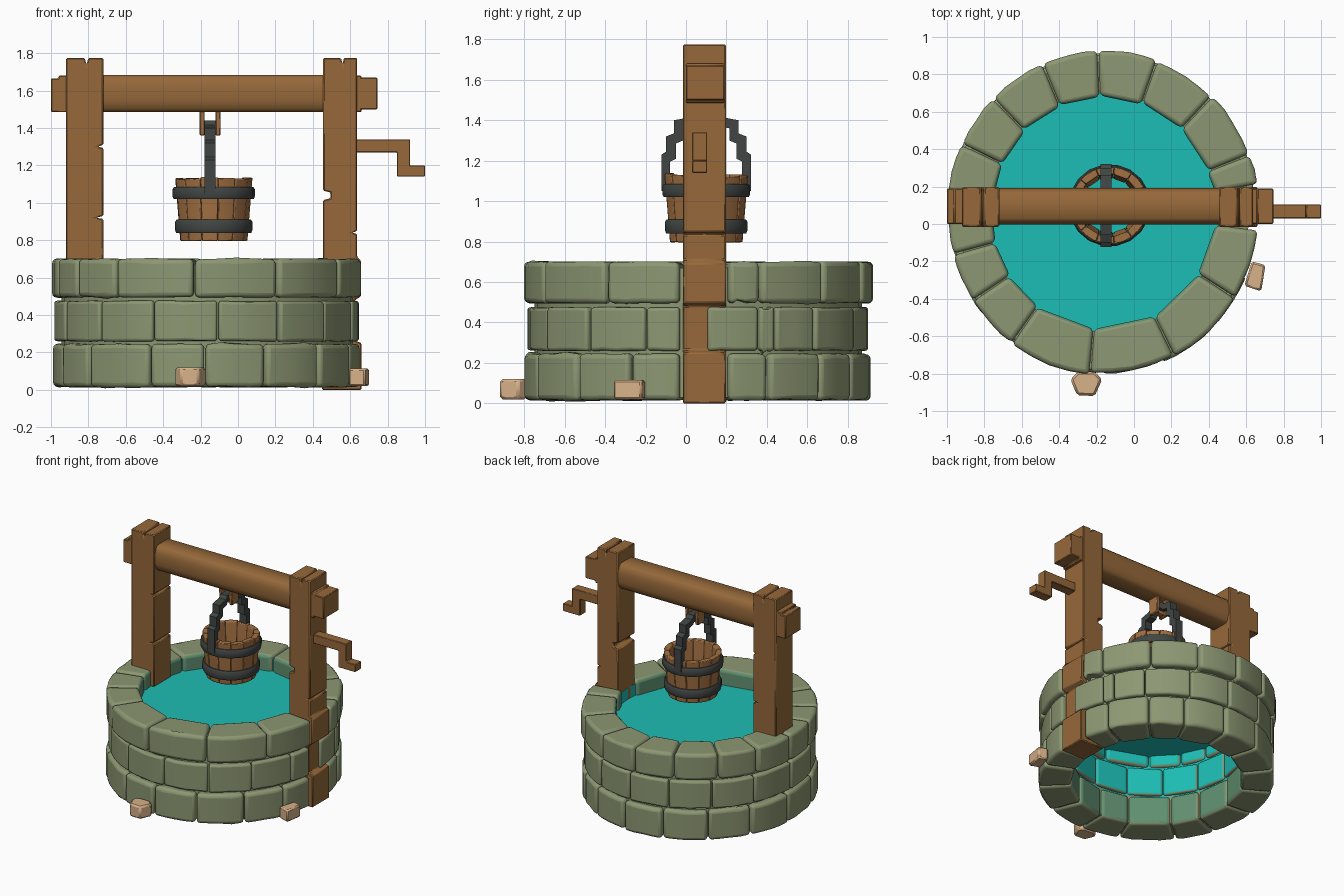
import bpy, bmesh, math, random
from math import cos, sin, radians

if "Cube" in bpy.data.objects:
    bpy.data.objects.remove(bpy.data.objects["Cube"])
random.seed(4)


def mat(name, r, g, b):
    m = bpy.data.materials.new(name)
    m.diffuse_color = (r, g, b, 1)
    m.use_nodes = True
    m.node_tree.nodes["Principled BSDF"].inputs["Base Color"].default_value = m.diffuse_color
    return m


STONE = mat("mossy stone", 0.265, 0.31, 0.17)
WOOD = mat("timber brown", 0.305, 0.14, 0.042)
STAVE = mat("bucket wood", 0.37, 0.165, 0.055)
IRON = mat("dark iron", 0.052, 0.06, 0.055)
WATER = mat("teal water", 0.012, 0.51, 0.46)
WET = mat("wet stone", 0.12, 0.28, 0.165)
TAN = mat("tan pebble", 0.68, 0.44, 0.25)


def finish(name, bm, materials, bevel=0.0, segments=2, angle=40):
    bmesh.ops.recalc_face_normals(bm, faces=bm.faces)
    me = bpy.data.meshes.new(name)
    bm.to_mesh(me)
    bm.free()
    for m in materials:
        me.materials.append(m)
    ob = bpy.data.objects.new(name, me)
    bpy.context.collection.objects.link(ob)
    if bevel:
        mod = ob.modifiers.new("edges", 'BEVEL')
        mod.width, mod.segments = bevel, segments
        mod.limit_method, mod.angle_limit = 'ANGLE', radians(35)
    bpy.ops.object.select_all(action='DESELECT')
    ob.select_set(True)
    bpy.context.view_layer.objects.active = ob
    bpy.ops.object.shade_smooth_by_angle(angle=radians(angle))
    return ob


def loft(bm, low, high):
    """Close two matching loops into a solid; returns the side faces."""
    a = [bm.verts.new(p) for p in low]
    b = [bm.verts.new(p) for p in high]
    bm.faces.new(a)
    bm.faces.new(b)
    n = len(a)
    return [bm.faces.new((a[i], a[(i + 1) % n], b[(i + 1) % n], b[i])) for i in range(n)]


def prism(name, pts, axis, lo, hi, material, bevel=0.008, angle=25):
    place = {'x': lambda p, d: (d, p[0], p[1]),
             'y': lambda p, d: (p[0], d, p[1]),
             'z': lambda p, d: (p[0], p[1], d)}[axis]
    bm = bmesh.new()
    loft(bm, [place(p, lo) for p in pts], [place(p, hi) for p in pts])
    return finish(name, bm, [material], bevel, 1, angle)


def sector(bm, c, sx, a0, a1, low, high, segs, jit):
    """Ring block; low and high are (inner radius, outer radius, z)."""
    offs = [random.uniform(-jit, jit) for _ in range(segs + 3)]

    def loop(ri, ro, z):
        out = [(ro + offs[i] * 0.6, a0 + (a1 - a0) * i / segs) for i in range(segs + 1)]
        out += [(ri + offs[-1], a1), (ri + offs[-2], a0)]
        return [(c[0] + sx * r * cos(radians(a)), c[1] + r * sin(radians(a)),
                 z + random.uniform(-jit, jit) * 0.5) for r, a in out]
    return loft(bm, loop(*low), loop(*high))


def lathe(name, c, sx, profile, n, materials, inner_index=None):
    bm = bmesh.new()
    k = len(profile)
    rows = [[bm.verts.new((c[0] + sx * r * cos(2 * math.pi * i / n),
                           c[1] + r * sin(2 * math.pi * i / n), z)) for r, z in profile]
            for i in range(n)]
    for i in range(n):
        a, b = rows[i], rows[(i + 1) % n]
        for j in range(k):
            f = bm.faces.new((a[j], b[j], b[(j + 1) % k], a[(j + 1) % k]))
            if j == inner_index:
                f.material_index = 1
    return finish(name, bm, materials, 0, 1, 40)


# Stone wall: three courses of blocks, with a gap where the right post stands
WELL, SX, LEVEL = (-0.163, 0.06), 0.965, 0.58
courses = [
    ("bottom_course", 0.015, 0.245, 0.860,
     [10, 24, 45, 63, 85, 107, 130, 152, 175, 200, 220, 248, 269, 292, 316, 337, 354]),
    ("middle_course", 0.26, 0.475, 0.848,
     [3, 21, 27, 43, 66, 88, 110, 132, 154, 178, 201, 225, 249, 274, 298, 320, 342, 354]),
    ("top_course", 0.495, 0.70, 0.866,
     [10, 21, 46, 70, 92, 113, 135, 155, 176, 195, 213, 234, 265, 297, 328, 354]),
]
for name, z0, z1, ro, joints in courses:
    bm = bmesh.new()
    for a0, a1 in zip(joints, joints[1:]):
        r = ro + random.uniform(-0.010, 0.003)
        sector(bm, WELL, SX, a0 + 0.3, a1 - 0.3, (0.622, r, z0), (0.622, r, z1), 4, 0.006)
    bmesh.ops.bisect_plane(bm, geom=bm.verts[:] + bm.edges[:] + bm.faces[:],
                           plane_co=(0, 0, LEVEL), plane_no=(0, 0, 1))
    # inner faces: teal in the water band, wet stone above and below it
    for f in bm.faces:
        m = f.calc_center_median()
        if math.hypot((m.x - WELL[0]) / SX, m.y - WELL[1]) < 0.66:
            f.material_index = 1 if 0.25 < m.z < LEVEL else 2
    finish(name, bm, [STONE, WATER, WET], 0.024, 3, 50)

# Mortar core behind the joints
lathe("wall_core", WELL, SX, [(0.81, 0.03), (0.81, 0.67), (0.64, 0.67), (0.64, 0.25), (0.64, 0.03)],
      32, [STONE, WATER], 2)

# Water surface
bm = bmesh.new()
bm.faces.new([bm.verts.new((WELL[0] + SX * 0.65 * cos(i * math.pi / 16),
                            WELL[1] + 0.65 * sin(i * math.pi / 16), LEVEL)) for i in range(32)])
finish("water_surface", bm, [WATER])

# Posts with worn notches
prism("right_post", [
    (0.45, 0), (0.66, 0), (0.66, 0.25), (0.625, 0.265), (0.625, 0.48), (0.658, 0.50), (0.658, 0.69),
    (0.637, 0.71), (0.637, 0.835), (0.61, 0.84), (0.637, 0.85), (0.637, 1.775), (0.565, 1.775),
    (0.56, 1.74), (0.55, 1.775), (0.455, 1.775), (0.455, 1.065), (0.495, 1.055), (0.495, 1.025),
    (0.455, 1.015)], 'y', -0.015, 0.197, WOOD)
prism("left_post", [
    (-0.92, 0.58), (-0.72, 0.58), (-0.72, 0.915), (-0.76, 0.92), (-0.72, 0.93), (-0.72, 1.295),
    (-0.75, 1.30), (-0.72, 1.31), (-0.72, 1.775), (-0.80, 1.775), (-0.81, 1.74), (-0.82, 1.775),
    (-0.92, 1.775)], 'y', -0.015, 0.197, WOOD)

# Rounded crossbeam between the posts, with blocky worn ends outside them
prism("crossbeam", [
    (0.03, 1.485), (0.16, 1.485), (0.18, 1.505), (0.192, 1.545), (0.192, 1.625), (0.18, 1.665),
    (0.16, 1.683), (0.03, 1.683), (0.01, 1.665), (-0.002, 1.625), (-0.002, 1.545), (0.01, 1.505)],
    'x', -0.75, 0.50, WOOD, 0, 60)
prism("beam_end_right", [
    (0.60, 1.485), (0.66, 1.485), (0.66, 1.50), (0.745, 1.50), (0.745, 1.67), (0.66, 1.67),
    (0.66, 1.68), (0.60, 1.68)], 'y', 0.0, 0.19, WOOD, 0.005)
prism("beam_end_left", [
    (-0.85, 1.485), (-0.85, 1.68), (-0.96, 1.68), (-0.96, 1.665), (-1.0, 1.665),
    (-1.0, 1.485)], 'y', 0.0, 0.19, WOOD, 0.005)

# Crank handle
prism("crank", [
    (0.60, 1.27), (0.85, 1.27), (0.85, 1.14), (1.0, 1.14), (1.0, 1.20), (0.92, 1.20),
    (0.92, 1.34), (0.60, 1.34)], 'y', 0.03, 0.105, WOOD, 0.004)

# Hook under the beam: two prongs and a cross pin holding the handle
for side, x in (("left", -0.205), ("right", -0.12)):
    prism("hook_prong_" + side, [(0.06, 1.36), (0.14, 1.36), (0.15, 1.50), (0.05, 1.50)],
          'x', x, x + 0.027, STAVE, 0.005)
prism("hook_pin", [(0.08, 1.365), (0.12, 1.365), (0.12, 1.40), (0.08, 1.40)],
      'x', -0.20, -0.10, STAVE, 0.004)

# Bucket staves
BUCKET = (-0.13, 0.10)
bm = bmesh.new()
for i in range(13):
    a = i * 360 / 13
    sector(bm, BUCKET, 1, a + 0.3, a + 360 / 13 - 0.3, (0.145, 0.18, 0.797),
           (0.168, 0.207, random.uniform(1.118, 1.14)), 2, 0.003)
finish("bucket_staves", bm, [STAVE], 0.005, 2)

# Iron hoops
for name, z0, z1, r in (("upper_hoop", 1.02, 1.085, 0.22), ("lower_hoop", 0.84, 0.91, 0.207)):
    lathe(name, BUCKET, 1, [(r - 0.035, z0), (r - 0.006, z0), (r, z0 + 0.015), (r, z1 - 0.012),
                            (r - 0.008, z1), (r - 0.035, z1)], 18, [IRON])

# Stepped iron bucket handle, mirrored about the bucket centre
outer = [(0.222, 1.05), (0.222, 1.23), (0.198, 1.245), (0.198, 1.32), (0.16, 1.335),
         (0.16, 1.40), (0.08, 1.415), (0.06, 1.44)]
inner = [(0.05, 1.395), (0.07, 1.37), (0.115, 1.36), (0.115, 1.30), (0.15, 1.285),
         (0.15, 1.21), (0.178, 1.195), (0.178, 1.05)]
arch = [(0.1 + u, z) for u, z in outer] + [(0.1 - u, z) for u, z in reversed(outer)]
arch += [(0.1 - u, z) for u, z in reversed(inner)][::-1][::-1] + [(0.1 + u, z) for u, z in inner]
prism("bucket_handle", arch, 'x', -0.18, -0.12, IRON, 0)

# Loose pebbles at the foot of the wall
prism("front_pebble", [(-0.34, -0.83), (-0.305, -0.915), (-0.21, -0.92), (-0.17, -0.83),
                       (-0.21, -0.79), (-0.30, -0.79)], 'z', 0.02, 0.12, TAN, 0.012)
prism("right_pebble", [(0.59, -0.33), (0.68, -0.36), (0.703, -0.22), (0.63, -0.20)],
      'z', 0.02, 0.115, TAN, 0.01)
